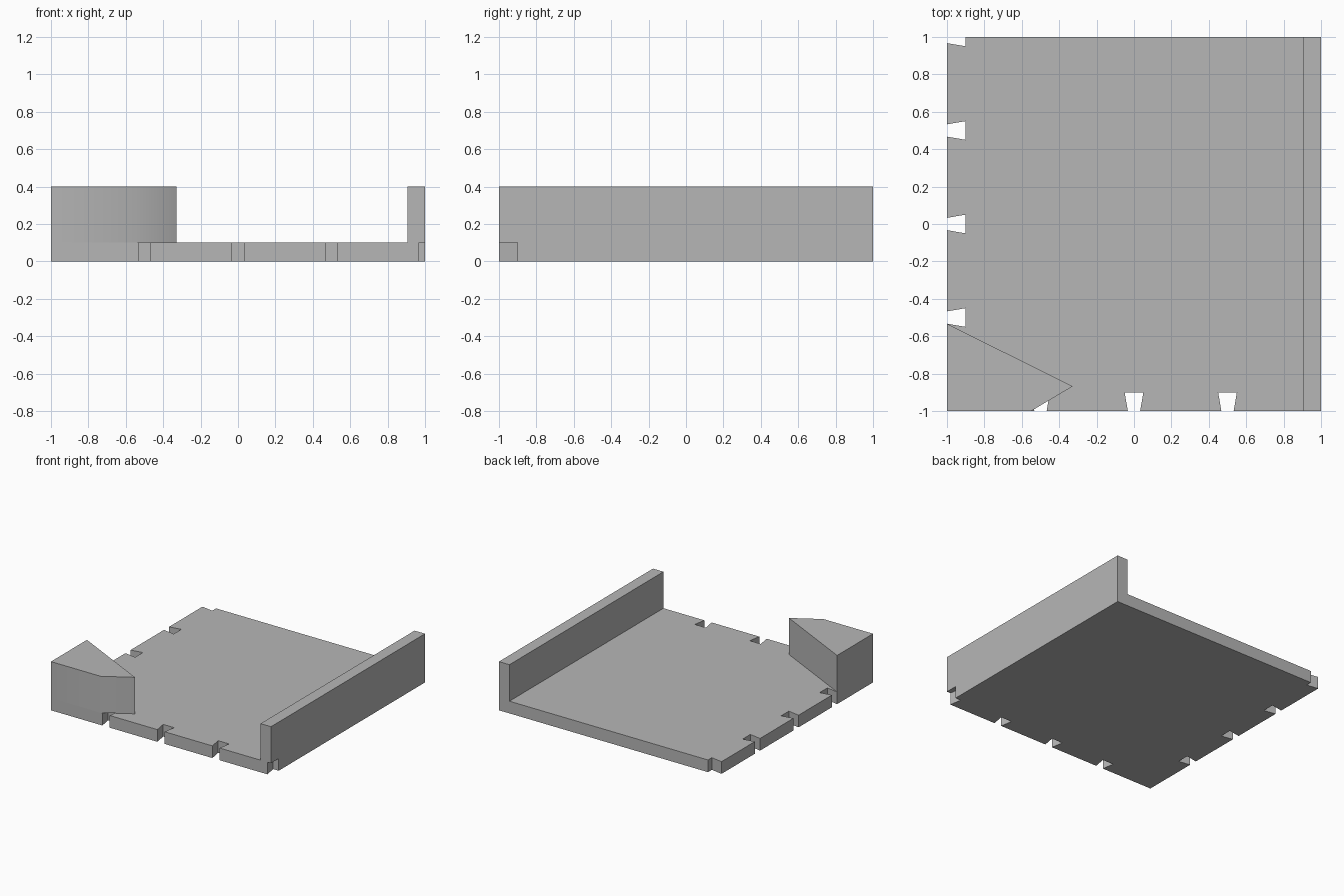
import bpy
import bmesh
from math import radians

cube = bpy.data.objects.get("Cube")
if cube:
    bpy.data.objects.remove(cube, do_unlink=True)

GREY = (0.47, 0.47, 0.47, 1.0)
grey = bpy.data.materials.new("plain grey")
grey.diffuse_color = GREY
grey.use_nodes = True
for node in grey.node_tree.nodes:
    if node.type == "BSDF_PRINCIPLED":
        node.inputs["Base Color"].default_value = GREY

FLOOR = 0.10    # top of the base plate
TOP = 0.40      # top of the wall and corner block
DEPTH = 0.10    # depth of a notch
MOUTH = 0.033   # half width of a notch at the plate edge
INNER = 0.05    # half width of a notch at its inner end


def prism(name, outline, bottom, top):
    """Extrude a flat outline between two heights."""
    bm = bmesh.new()
    base = bm.faces.new([bm.verts.new((x, y, bottom)) for x, y in outline])
    side = bmesh.ops.extrude_face_region(bm, geom=[base])["geom"]
    moved = [v for v in side if isinstance(v, bmesh.types.BMVert)]
    bmesh.ops.translate(bm, verts=moved, vec=(0, 0, top - bottom))
    bmesh.ops.recalc_face_normals(bm, faces=bm.faces)
    mesh = bpy.data.meshes.new(name)
    bm.to_mesh(mesh)
    bm.free()
    mesh.materials.append(grey)
    obj = bpy.data.objects.new(name, mesh)
    bpy.context.collection.objects.link(obj)
    return obj


# Front edge with dovetail notches, ending in a half notch at the corner
inner = -1 + DEPTH
front_edge = []
for c in (-0.5, 0, 0.5):
    front_edge += [(c - MOUTH, -1), (c - INNER, inner),
                   (c + INNER, inner), (c + MOUTH, -1)]
front_edge += [(1 - MOUTH, -1), (1 - INNER, inner), (1, inner)]

# The left edge repeats the front edge across the diagonal
left_edge = [(y, x) for x, y in reversed(front_edge)]
prism("base_plate", [(-1, -1)] + front_edge + [(1, 1)] + left_edge, 0, FLOOR)

# Straight wall along the left side
prism("side_wall", [(0.905, -1), (1, -1), (1, 1), (0.905, 1)], FLOOR, TOP)

# Angled block over the front corner
block = prism("corner_block",
              [(-1, -1), (-0.55, -1), (-0.328, -0.868), (-1, -0.533)],
              FLOOR, TOP)
bpy.ops.object.select_all(action="DESELECT")
block.select_set(True)
bpy.context.view_layer.objects.active = block
bpy.ops.object.shade_smooth_by_angle(angle=radians(35))
